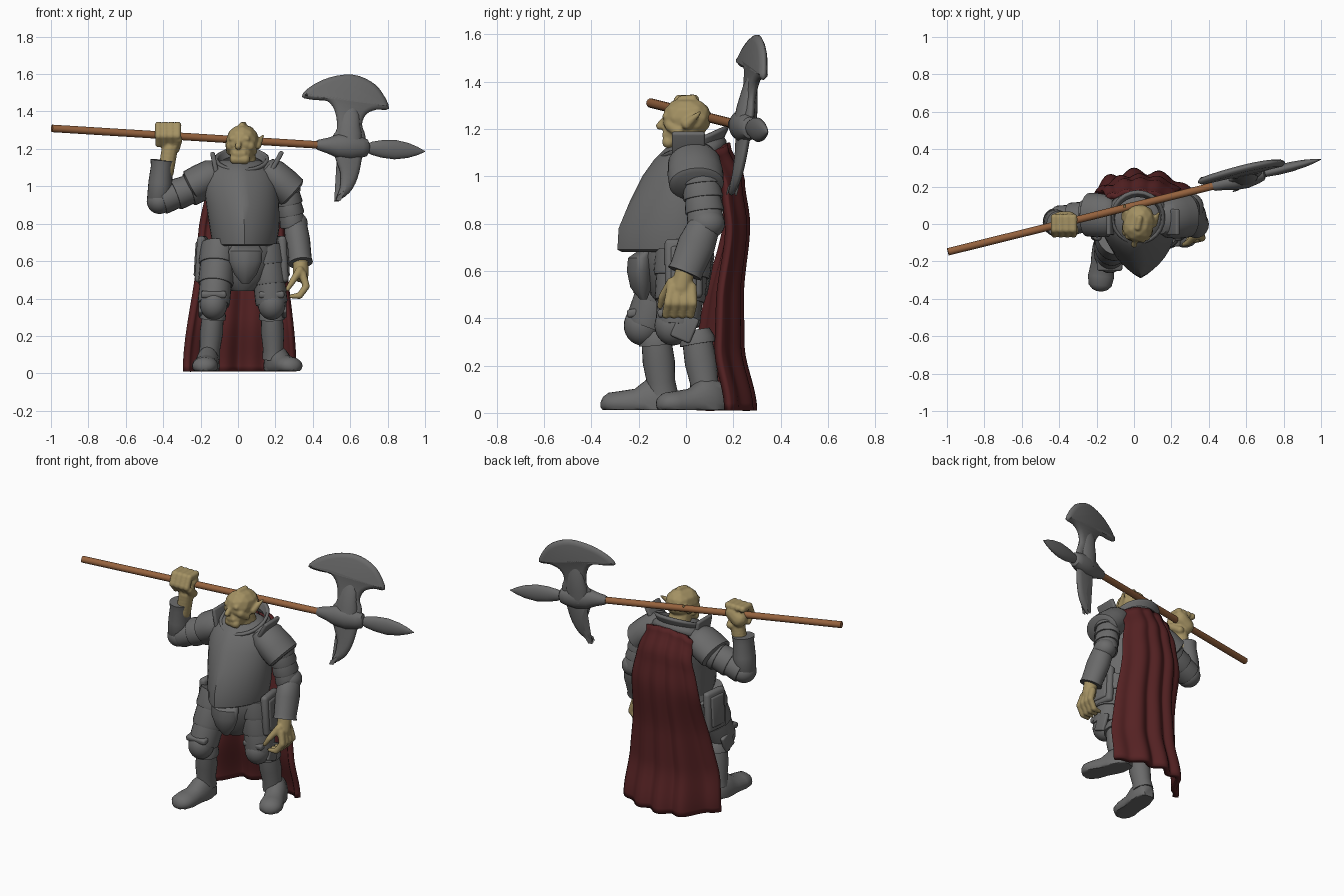
import bpy, bmesh, math
from mathutils import Vector, Matrix, Euler

if "Cube" in bpy.data.objects:
    bpy.data.objects.remove(bpy.data.objects["Cube"])

def material(name, rgb):
    m = bpy.data.materials.new(name)
    m.diffuse_color = (*rgb, 1)
    m.use_nodes = True
    m.node_tree.nodes["Principled BSDF"].inputs["Base Color"].default_value = m.diffuse_color
    return m

STEEL = material("steel grey", (0.145, 0.145, 0.145))
SKIN = material("tan skin", (0.37, 0.285, 0.125))
WOOD = material("brown wood", (0.30, 0.122, 0.047))
CLOTH = material("dark red cloth", (0.092, 0.016, 0.017))

def finish(bm, name, mat, angle=40):
    bmesh.ops.recalc_face_normals(bm, faces=bm.faces)
    me = bpy.data.meshes.new(name)
    bm.to_mesh(me)
    bm.free()
    ob = bpy.data.objects.new(name, me)
    bpy.context.collection.objects.link(ob)
    me.materials.append(mat)
    bpy.ops.object.select_all(action='DESELECT')
    ob.select_set(True)
    bpy.context.view_layer.objects.active = ob
    bpy.ops.object.shade_smooth_by_angle(angle=math.radians(angle))
    return ob

def loft(name, rings, mat, axis, hint=(0, 1, 0), n=24, caps=True, ridge=0, floor=None):
    """Skin rings (x, y, z, half width, half depth[, front depth]) facing a fixed axis."""
    bm = bmesh.new()
    loops = []
    t = Vector(axis).normalized()
    u = Vector(hint).cross(t).normalized()
    v = t.cross(u)
    for r in rings:
        loop = []
        for k in range(n):
            a = 2 * math.pi * k / n
            x, y = math.cos(a), math.sin(a)
            d = r[5] if len(r) > 5 and y < 0 else r[4]
            if y < 0 and ridge:
                y = (1 - ridge) * y - ridge * (1 - abs(x))
            p = Vector(r[:3]) + u * x * r[3] + v * y * d
            if floor is not None:
                p.z = max(p.z, floor)
            loop.append(bm.verts.new(p))
        loops.append(loop)
    for A, B in zip(loops, loops[1:]):
        for k in range(n):
            bm.faces.new((A[k], A[(k + 1) % n], B[(k + 1) % n], B[k]))
    if caps:
        bm.faces.new(loops[0])
        bm.faces.new(loops[-1])
    return finish(bm, name, mat)

def limb(name, p0, p1, prof, mat=STEEL, **kw):
    """Straight piece with profile (t, half width, half depth)."""
    p0, p1 = Vector(p0), Vector(p1)
    return loft(name, [(*p0.lerp(p1, t), a, b) for t, a, b in prof], mat, axis=tuple(p1 - p0), **kw)

def lames(count, a0, b0, a1, b1, flare=1.13):
    """Overlapping plate bands, each flaring towards its lower rim."""
    out = []
    for i in range(count):
        for t, f in ((i / count, 1), ((i + .85) / count, flare), ((i + 1) / count, flare * .98)):
            out.append((t, (a0 + (a1 - a0) * t) * f, (b0 + (b1 - b0) * t) * f))
    return [(0, a0 * .6, b0 * .6)] + out + [(1, a1 * .8, b1 * .8)]

def blobs(name, capsules, mat, M=Matrix(), voxel=.007):
    """Capsules (p0, p1, r0, r1) fused into one sculpted form."""
    bm = bmesh.new()
    for p0, p1, r0, r1 in capsules:
        p0, p1 = Vector(p0), Vector(p1)
        for i in range(7):
            t = i / 6
            bmesh.ops.create_icosphere(bm, subdivisions=2, radius=r0 + (r1 - r0) * t,
                                       matrix=M @ Matrix.Translation(p0.lerp(p1, t)))
    ob = finish(bm, name, mat, 180)
    rm = ob.modifiers.new("fuse", 'REMESH')
    rm.mode, rm.voxel_size, rm.use_smooth_shade = 'VOXEL', voxel, True
    sm = ob.modifiers.new("soften", 'SMOOTH')
    sm.factor, sm.iterations = .5, 3
    return ob

def ball(name, loc, scale, mat=STEEL):
    bm = bmesh.new()
    bmesh.ops.create_uvsphere(bm, u_segments=24, v_segments=14, radius=1,
                              matrix=Matrix.LocRotScale(Vector(loc), None, Vector(scale)))
    return finish(bm, name, mat, 60)

def plate(name, loc, size, rot=(0, 0, 0), bevel=.015, mat=STEEL):
    bm = bmesh.new()
    bmesh.ops.create_cube(bm, size=1, matrix=Matrix.Diagonal((*size, 1)))
    bmesh.ops.bevel(bm, geom=bm.edges[:], offset=min(bevel, min(size) * .45), segments=3, affect='EDGES', profile=.5)
    bmesh.ops.transform(bm, verts=bm.verts, matrix=Matrix.LocRotScale(Vector(loc), Euler(rot), None))
    return finish(bm, name, mat)

# Torso: ridged breastplate, hips, groin plate, collar
UP = (0, 0, 1)
loft("breastplate", [(.035, -.02, .68, .155, .13, .25), (.035, -.02, .69, .172, .14, .27), (.035, -.02, .78, .187, .15, .265),
     (.025, -.01, .9, .195, .17, .225), (.015, 0, 1.0, .197, .175, .185), (.01, .02, 1.07, .185, .16, .155),
     (.01, .03, 1.12, .14, .13, .115), (.015, .04, 1.14, .10, .09, .07)], STEEL, axis=UP, n=32, ridge=.3)
loft("hips", [(.02, -.03, .44, .06, .07), (.02, -.03, .5, .14, .12), (.02, -.03, .6, .18, .14),
     (.03, -.03, .66, .175, .15), (.03, -.03, .72, .165, .14)], STEEL, axis=UP)
loft("groin_plate", [(.04, -.17, .68, .075, .04), (.04, -.19, .655, .09, .055), (.04, -.195, .6, .088, .055),
     (.04, -.19, .53, .06, .045), (.04, -.18, .48, .02, .015)], STEEL, axis=UP, ridge=.3)
collar = loft("collar", [(.02, .03, 1.06, .17, .14), (.02, .03, 1.09, .145, .135), (.02, .035, 1.115, .118, .12),
     (.02, .035, 1.145, .127, .137), (.02, .035, 1.155, .13, .142)], STEEL, axis=(0, -.45, 1), caps=False)
collar.modifiers.new("thickness", 'SOLIDIFY').thickness = .018

# Head, turned slightly
head = [((0, -.015, .01), (0, .025, .012), .086, .084), ((0, -.045, -.06), (0, 0, -.04), .058, .068),
        ((-.042, -.078, .02), (.042, -.078, .02), .016, .016), ((0, -.088, .012), (0, -.112, -.022), .012, .018),
        ((-.03, -.06, -.01), (.03, -.06, -.01), .032, .032), ((-.025, -.085, -.06), (.025, -.085, -.06), .014, .014),
        ((-.028, -.07, -.09), (.028, -.07, -.09), .028, .028),
        ((0, -.02, .09), (0, .03, .094), .018, .018), ((0, .01, -.06), (0, .04, -.15), .068, .075)]
for s in (-1, 1):
    head += [((s * .076, .02, -.015), (s * .094, .08, .035), .024, .008),
             ((s * .052, -.055, -.02), (s * .06, -.02, -.045), .027, .026)]
blobs("head", head, SKIN, Matrix.Translation((.024, 0, 1.235)) @ Matrix.Rotation(math.radians(-12), 4, 'Z'), .006)

# Shoulders
dome = [(0, .03, .04), (.08, .065, .085), (.3, .088, .11), (.65, .093, .118), (.95, .092, .116), (1, .075, .1)]
limb("left_shoulder_plate", (.13, .03, 1.11), (.295, .045, .96), dome)
limb("right_shoulder_plate", (-.08, .04, 1.09), (-.255, .05, .995), dome)
plate("left_shoulder_flange", (.205, .01, 1.13), (.025, .14, .13), (0, .5, 0), .01)
plate("right_shoulder_flange", (-.125, .01, 1.12), (.025, .14, .13), (0, -.2, 0), .01)

# Hanging left arm
limb("left_upper_arm", (.25, .06, 1.02), (.295, .085, .79), lames(4, .07, .078, .062, .072))
ball("left_elbow", (.305, .09, .8), (.068, .075, .065))
limb("left_forearm", (.305, .085, .81), (.335, -.005, .59),
     [(0, .05, .05), (.1, .062, .068), (.45, .067, .08), (.9, .062, .072), (1, .066, .076), (1, .045, .05)])
fingers = [((.335, 0, .62), (.335, -.02, .53), .042, .045), ((.33, -.06, .55), (.29, -.1, .49), .024, .018),
           ((.29, -.1, .49), (.265, -.11, .45), .018, .013)]
for y in (-.075, -.04, -.005, .03):
    fingers += [((.345, y * .8, .53), (.365, y, .465), .023, .02), ((.365, y, .465), (.33, y - .01, .415), .02, .018),
                ((.33, y - .01, .415), (.285, y - .015, .412), .018, .013)]
blobs("left_hand", fingers, SKIN)

# Raised right arm
limb("right_upper_arm", (-.19, .05, 1.01), (-.41, .015, .925), lames(3, .085, .085, .068, .072))
ball("right_elbow", (-.42, .01, .92), (.068, .075, .068))
limb("right_forearm", (-.425, .01, .9), (-.405, .0, 1.14),
     [(0, .05, .05), (.12, .064, .07), (.5, .064, .072), (.85, .058, .066), (1, .063, .07), (1, .05, .055)])
fist = [((-.385, 0, 1.08), (-.365, .0, 1.2), .045, .046), ((-.39, .02, 1.25), (-.35, .02, 1.28), .05, .05),
        ((-.335, .03, 1.2), (-.315, -.04, 1.25), .025, .02)]
for i in range(4):
    x = -.425 + i * .034
    fist += [((x, .035, 1.325), (x, -.03, 1.325), .022, .021), ((x, -.03, 1.325), (x, -.055, 1.27), .021, .02),
             ((x, -.055, 1.27), (x, -.02, 1.225), .02, .018)]
blobs("right_hand", fist, SKIN)

# Legs: hip, knee, shin top, ankle, heel and toe for each side
for side, hip, knee, top, ankle, heel, toe in (
        ("right", (-.1, -.05, .68), (-.13, -.165, .37), -.13, (-.155, -.1, .08), (-.15, -.04), (-.185, -.36)),
        ("left", (.145, -.01, .68), (.18, -.035, .37), .04, (.19, .085, .08), (.175, .175), (.3, -.12))):
    s = 1 if side == "left" else -1
    k, an = Vector(knee), Vector(ankle)
    limb(side + "_thigh", hip, k, lames(3, .1, .12, .078, .085, 1.09))
    ball(side + "_knee_plate", k + Vector((0, -.02, 0)), (.074, .078, .085))
    plate(side + "_knee_rim", k + Vector((0, -.04, .055)), (.135, .09, .035), (.15, 0, 0), .012)
    plate(side + "_knee_wing", k + Vector((s * .068, .03, -.01)), (.025, .09, .11), (-.4, 0, 0), .01)
    limb(side + "_shin", (k.x, top, k.z - .02), an,
         [(0, .055, .06), (.12, .068, .075), (.22, .07, .076), (.22, .058, .064), (.5, .062, .068), (.8, .055, .06), (1, .06, .066)])
    h, t = Vector((*heel, 0)), Vector((*toe, 0))
    shape = [(0, .03, .05, .02), (.06, .05, .085, .03), (.25, .062, .11, .03), (.4, .064, .1, .03), (.55, .062, .062, .03),
             (.75, .07, .052, .03), (.9, .062, .045, .03), (.97, .04, .03, .028), (1, .015, .012, .025)]
    loft(side + "_foot", [(*h.lerp(t, f).xy, z + .01, a, b) for f, a, b, z in shape], STEEL,
         axis=tuple(t - h), hint=UP, floor=.012)
    # hip guard hanging at the side
    plate(side + "_hip_guard", (.02 + s * .215, -.01, .61), (.045, .16, .25), (0, s * -.06, s * .12), .02)
    plate(side + "_hip_guard_panel", (.02 + s * .232, -.01, .61), (.03, .11, .19), (0, s * -.06, s * .12), .012)

# Cape: draped, folded sheet
def along(keys, v):
    for (v0, a), (v1, b) in zip(keys, keys[1:]):
        if v <= v1:
            f = (v - v0) / (v1 - v0)
            return a + (b - a) * f * f * (3 - 2 * f)
    return keys[-1][1]

bm = bmesh.new()
rows, cols = 36, 64
grid = []
for j in range(rows + 1):
    v = j / rows
    left, right = along([(0, -.14), (.35, -.2), (1, -.28)], v), along([(0, .19), (.3, .24), (1, .3)], v)
    back = along([(0, .165), (.14, .225), (.3, .245), (.58, .215), (.75, .215), (1, .265)], v)
    row = []
    for i in range(cols + 1):
        u = 2 * i / cols - 1
        y = back - abs(u) ** 2.6 * ((.03 + .21 * v) if u < 0 else (.06 + .04 * v))
        y += (.005 + .014 * v) * math.sin(13 * u + 1.2 * v + .8) * (1 - .45 * u)
        row.append(bm.verts.new((left + (right - left) * i / cols, y, 1.14 - .045 * abs(u) ** 2 * (1 - v) - 1.13 * v)))
    grid.append(row)
for A, B in zip(grid, grid[1:]):
    for i in range(cols):
        bm.faces.new((A[i], A[i + 1], B[i + 1], B[i]))
cape = finish(bm, "cape", CLOTH, 60)
th = cape.modifiers.new("thickness", 'SOLIDIFY')
th.thickness, th.offset = .034, 0

# Polearm: shaft, socket, leaf spike and blade all follow one line
def on_shaft(x):
    return (x, .098 + .248 * x, 1.248 - .062 * x)

def turned(name, prof, mat, n=24):
    d = Vector(on_shaft(1)) - Vector(on_shaft(0))
    return loft(name, [(*on_shaft(x), a, b) for x, a, b in prof], mat, axis=tuple(d), n=n)

turned("shaft", [(-.995, .02, .02), (.48, .02, .02)], WOOD, 16)
turned("axe_socket", [(.42, .022, .022), (.43, .028, .028), (.48, .042, .036), (.53, .062, .05), (.6, .068, .055),
       (.66, .055, .045), (.69, .045, .035), (.7, .025, .02)], STEEL)
turned("leaf_spike", [(.68, .018, .018), (.715, .035, .022), (.77, .047, .026), (.84, .052, .026), (.91, .04, .02),
       (.96, .022, .012), (1, .002, .002)], STEEL)

def on_blade(x, z):
    return Vector((x, .243 + .248 * (x - .58) + .14 * (z - 1.2), z))

def blade(name, pts):
    """Flat outline (front-view x, z), rounded by a spline and swelling inside its cutting edge."""
    bm = bmesh.new()
    front, back, m = [], [], len(pts)
    off = Vector((-.248, 1, -.14)).normalized() * .004
    for i in range(m):
        a, b, c, d = (Vector(pts[(i + k) % m]) for k in (-1, 0, 1, 2))
        for t in (0, .34, .67):
            p = b + (c - a) * t / 2 + (a * 2 - b * 5 + c * 4 - d) * t * t / 2 + (b * 3 - a - c * 3 + d) * t ** 3 / 2
            front.append(bm.verts.new(on_blade(*p) - off))
            back.append(bm.verts.new(on_blade(*p) + off))
    faces = [bm.faces.new(front), bm.faces.new(back[::-1])]
    n = len(front)
    for i in range(n):
        j = (i + 1) % n
        bm.faces.new((front[j], front[i], back[i], back[j]))
    bmesh.ops.recalc_face_normals(bm, faces=bm.faces)
    for rim, bulge in ((.012, .01), (.014, .006)):
        bm.normal_update()
        bmesh.ops.inset_individual(bm, faces=faces, thickness=rim, depth=bulge)
    bmesh.ops.triangulate(bm, faces=[f for f in bm.faces if len(f.verts) > 4])
    return finish(bm, name, STEEL, 60)

blade("axe_blade", [(.342, 1.48), (.39, 1.535), (.49, 1.582), (.61, 1.597), (.71, 1.56), (.77, 1.5), (.807, 1.415),
      (.74, 1.41), (.685, 1.385), (.662, 1.33), (.68, 1.27), (.67, 1.2), (.53, 1.2), (.505, 1.26), (.53, 1.31),
      (.52, 1.4), (.48, 1.455), (.41, 1.462)])
blade("axe_hook", [(.523, .92), (.595, .965), (.637, 1.04), (.66, 1.14), (.66, 1.2), (.52, 1.2), (.525, 1.14),
      (.548, 1.07), (.545, .99)])
limb("axe_neck", on_blade(.59, 1.2), on_blade(.595, 1.44),
     [(0, .07, .05), (.35, .07, .045), (.5, .06, .04), (.75, .055, .03), (1, .03, .01)])
